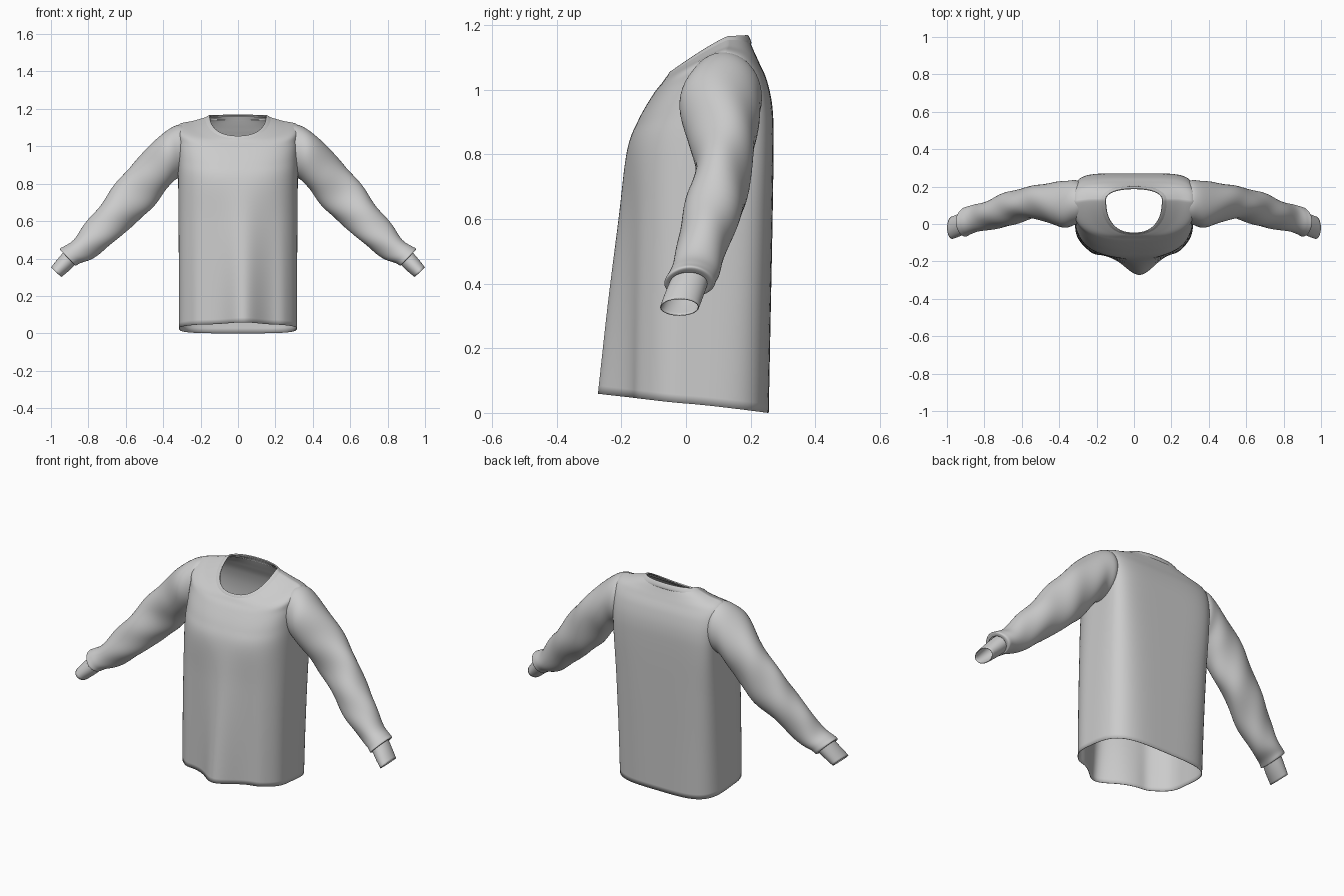
import bpy, bmesh, math
from mathutils import Vector

if "Cube" in bpy.data.objects:
    bpy.data.objects.remove(bpy.data.objects["Cube"])

SEG = 120


def spline(rows, steps):
    """Catmull-Rom interpolation of rows of numbers."""
    out = []
    n = len(rows)
    for i in range(n - 1):
        p = [rows[max(0, min(n - 1, i + k))] for k in (-1, 0, 1, 2)]
        for s in range(steps):
            t = s / steps
            out.append([0.5 * (2 * b + (c - a) * t + (2 * a - 5 * b + 4 * c - d) * t * t
                               + (3 * b - a - 3 * c + d) * t ** 3)
                        for a, b, c, d in zip(*p)])
    return out + [list(rows[-1])]


def loft(name, rings, drop=None, mirror=False):
    """Skin closed rings into an open cloth tube with a thin wall."""
    bm = bmesh.new()
    loops = [[bm.verts.new(p) for p in ring] for ring in rings]
    for a, b in zip(loops, loops[1:]):
        n = len(a)
        for i in range(n):
            j = (i + 1) % n
            bm.faces.new((a[i], a[j], b[j], b[i]))
    if drop:
        gone = [f for f in bm.faces if drop(f.calc_center_median())]
        bmesh.ops.delete(bm, geom=gone, context='FACES')
    bmesh.ops.recalc_face_normals(bm, faces=bm.faces)
    me = bpy.data.meshes.new(name)
    bm.to_mesh(me)
    bm.free()
    ob = bpy.data.objects.new(name, me)
    bpy.context.collection.objects.link(ob)
    if mirror:
        m = ob.modifiers.new("mirror", 'MIRROR')
        m.use_mirror_merge = False
    w = ob.modifiers.new("cloth", 'SOLIDIFY')
    w.thickness = 0.003
    w.offset = -1
    bpy.ops.object.select_all(action='DESELECT')
    ob.select_set(True)
    bpy.context.view_layer.objects.active = ob
    bpy.ops.object.shade_smooth_by_angle(angle=math.radians(60))
    return ob


def body_ring(row):
    """Section: half width, side y, front y, back y, three heights, two squareness values, fold depth."""
    hw, yc, yf, yb, zf, zs, zb, nf, nb, fold = row
    pts = []
    for i in range(SEG):
        a = 2 * math.pi * i / SEG
        c, s = math.cos(a), math.sin(a)
        front = c > 0
        n = nf if front else nb
        r = (abs(c) ** n + abs(s) ** n) ** (-1 / n)
        x, u = hw * s * r, abs(c) * r
        y = yc + u * ((yf if front else yb) - yc)
        z = zs + ((zf if front else zb) - zs) * u ** 1.15
        if front:
            # hanging drape folds down the front
            d = fold * u * (0.093 * math.exp(-((x - 0.03) / 0.1) ** 2)
                            + 0.014 * math.exp(-((x + 0.22) / 0.04) ** 2)
                            + 0.014 * math.exp(-((x - 0.24) / 0.04) ** 2))
            y -= d
            z += d * 0.11
        pts.append((x, y, z))
    return pts


# torso, hem to neckline, with arm openings cut inside the sleeve caps
torso_rows = [
    (.315, .00, -.180, .256, .049, .029, .000, 2.5, 4.0, 1.0),
    (.316, .01, -.180, .262, .330, .310, .300, 2.5, 4.3, 0.67),
    (.318, .03, -.180, .268, .600, .590, .600, 2.5, 4.8, 0.31),
    (.320, .07, -.180, .271, .810, .830, .840, 2.6, 5.5, 0.03),
    (.322, .10, -.148, .267, .905, .950, .950, 2.7, 5.2, 0.0),
    (.325, .12, -.102, .250, .985, 1.050, 1.030, 2.8, 4.4, 0.0),
    (.318, .12, -.075, .226, 1.020, 1.115, 1.085, 2.8, 3.4, 0.0),
    (.240, .13, -.062, .210, 1.038, 1.136, 1.120, 2.5, 2.8, 0.0),
    (.155, .13, -.050, .193, 1.050, 1.160, 1.160, 2.4, 2.2, 0.0),
]


def in_armhole(p):
    return abs(p.x) > 0.29 and ((p.y - .115) / .085) ** 2 + ((p.z - .975) / .10) ** 2 < 1


loft("torso", [body_ring(r) for r in spline(torso_rows, 7)], drop=in_armhole)

# neckband, blending into the shirt and turned in at the top edge
collar_rows = [
    (.188, .130, -.061, .200, 1.036, 1.146, 1.138, 2.4, 2.4, 0),
    (.172, .130, -.057, .202, 1.045, 1.156, 1.148, 2.4, 2.3, 0),
    (.154, .130, -.049, .192, 1.056, 1.166, 1.169, 2.4, 2.2, 0),
    (.149, .130, -.045, .186, 1.050, 1.160, 1.164, 2.4, 2.2, 0),
]
loft("neckband", [body_ring(r) for r in spline(collar_rows, 3)])


def arm_ring(row, seg=48):
    """Section across the arm: centre, half height, half depth, lean angle, wrinkle depth."""
    x, y, z, h, d, lean, wr = row
    up = Vector((math.sin(lean), 0, math.cos(lean)))
    side = Vector((0, 1, 0))
    pts = []
    for i in range(seg):
        a = 2 * math.pi * i / seg
        w = 1 + wr * (math.sin(2 * a + 26 * x) + 0.7 * math.sin(3 * a - 40 * x))
        pts.append(Vector((x, y, z)) + up * (h * w * math.cos(a)) + side * (d * w * math.sin(a)))
    return pts


# sleeve, shoulder seam to the gathered wrist
sleeve_rows = [
    (.285, .117, .985, .128, .106, 0.0, 0.0),
    (.318, .115, .975, .138, .120, 0.07, 0.0),
    (.375, .104, .940, .130, .124, 0.24, 0.015),
    (.460, .114, .850, .118, .102, 0.60, 0.03),
    (.550, .114, .745, .113, .090, 0.72, 0.04),
    (.640, .090, .645, .106, .088, 0.80, 0.04),
    (.750, .054, .530, .086, .082, 0.78, 0.04),
    (.830, .034, .450, .070, .075, 0.78, 0.035),
    (.885, .018, .420, .064, .074, 0.76, 0.03),
    (.908, .010, .405, .066, .072, 0.76, 0.06),
    (.906, .008, .400, .048, .058, 0.76, 0.0),
]
loft("sleeve", [arm_ring(r) for r in spline(sleeve_rows, 6)], mirror=True)

# narrow cuff band
cuff_rows = [
    (.893, .012, .410, .046, .058, 0.78, 0),
    (.930, -.004, .370, .044, .060, 0.79, 0),
    (.972, -.020, .327, .038, .060, 0.80, 0),
]
loft("cuff", [arm_ring(r) for r in spline(cuff_rows, 4)], mirror=True)
